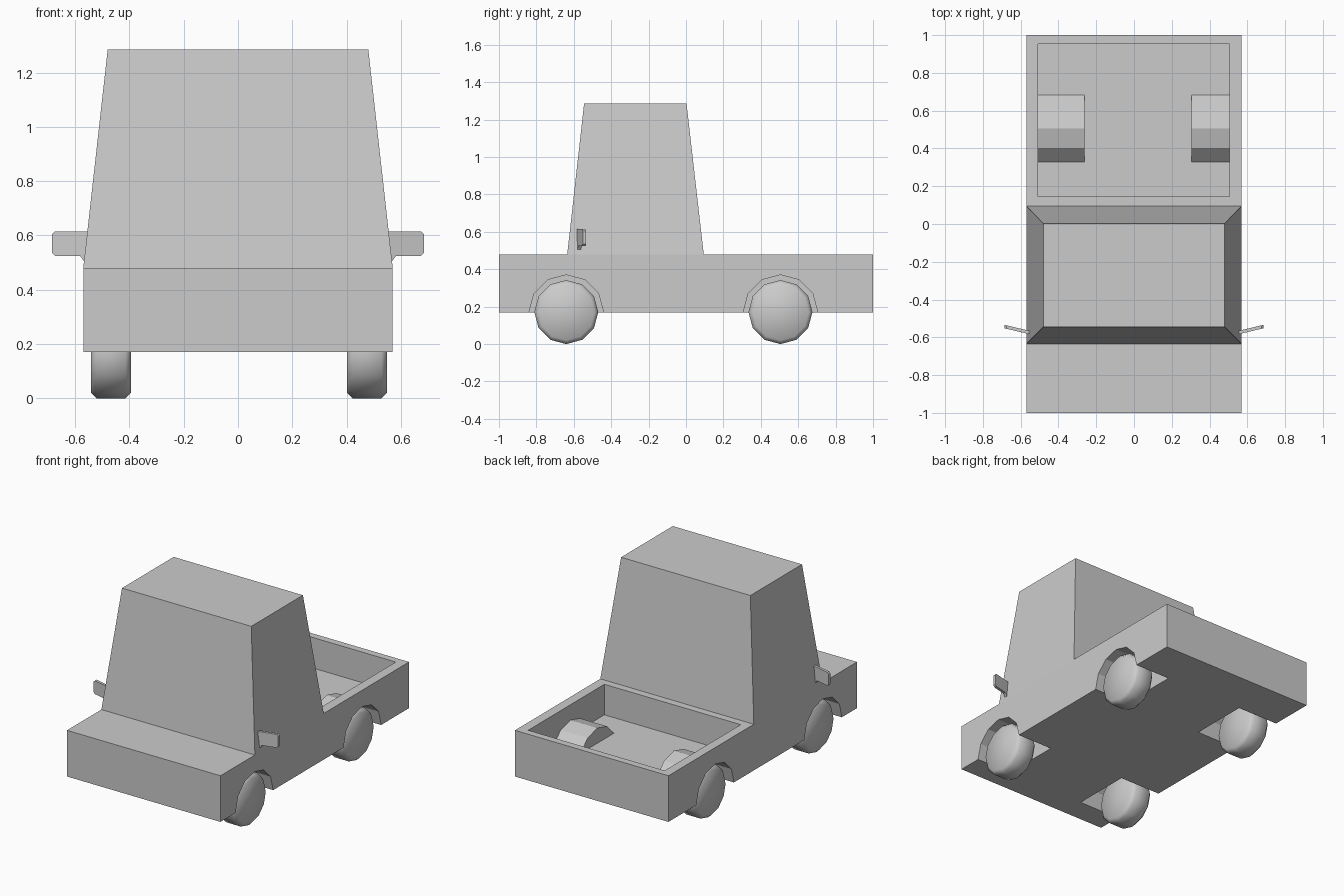
import bpy, bmesh, math
from mathutils import Matrix, Vector

if "Cube" in bpy.data.objects:
    bpy.data.objects.remove(bpy.data.objects["Cube"])

AXLES = (-0.64, 0.505)      # y of front and rear axle
AXLE_Z = 0.171
# side sign, wheel centre x, inner x of wheel arch
SIDES = ((1, 0.475, 0.31), (-1, -0.468, -0.268))


def to_object(name, bm):
    bmesh.ops.recalc_face_normals(bm, faces=bm.faces)
    mesh = bpy.data.meshes.new(name)
    bm.to_mesh(mesh)
    bm.free()
    obj = bpy.data.objects.new(name, mesh)
    bpy.context.collection.objects.link(obj)
    return obj


def box(bm, lo, hi):
    lo, hi = Vector(lo), Vector(hi)
    mat = Matrix.Translation((lo + hi) / 2) @ Matrix.Diagonal((*(hi - lo), 1))
    return bmesh.ops.create_cube(bm, size=1, matrix=mat)["verts"]


def drum(bm, x0, x1, y, z, radius):
    """Twelve-sided cylinder along x with a corner pointing up."""
    ends = []
    for x in (x0, x1):
        ends.append([bm.verts.new((x, y + radius * math.sin(a), z + radius * math.cos(a)))
                     for a in (i * math.tau / 12 for i in range(12))])
    for i in range(12):
        j = (i + 1) % 12
        bm.faces.new((ends[0][i], ends[0][j], ends[1][j], ends[1][i]))
    return [bm.faces.new(e) for e in ends]


def cut(obj, cutter):
    mod = obj.modifiers.new("cut", "BOOLEAN")
    mod.operation, mod.solver, mod.object = "DIFFERENCE", "EXACT", cutter
    dg = bpy.context.evaluated_depsgraph_get()
    mesh = bpy.data.meshes.new_from_object(obj.evaluated_get(dg))
    obj.modifiers.clear()
    obj.data = mesh
    bpy.data.objects.remove(cutter)


def arch_cutter(name, radius, grow, axles):
    bm = bmesh.new()
    for side, _, inner in SIDES:
        for y in axles:
            drum(bm, inner - side * grow, side * 0.7, y, AXLE_Z, radius)
    return to_object(name, bm)


# body: long box split at the cab, cab pulled up from its middle and tapered
bm = bmesh.new()
box(bm, (-0.57, -1, 0.17), (0.57, 1, 0.48))
for y in (-0.635, 0.095):
    bmesh.ops.bisect_plane(bm, geom=bm.verts[:] + bm.edges[:] + bm.faces[:],
                           plane_co=(0, y, 0), plane_no=(0, 1, 0))
top = next(f for f in bm.faces
           if f.normal.z > 0.9 and -0.5 < f.calc_center_median().y < 0)
roof = bmesh.ops.extrude_discrete_faces  # keep base open so cab and body are one shell
new = bmesh.ops.extrude_face_region(bm, geom=[top])["geom"]
if top.is_valid:
    bmesh.ops.delete(bm, geom=[top], context="FACES_ONLY")
for v in (g for g in new if isinstance(g, bmesh.types.BMVert)):
    v.co = (math.copysign(0.48, v.co.x), -0.545 if v.co.y < -0.3 else 0.003, 1.285)
body = to_object("truck_body", bm)

# cargo bed, leaving humps over the rear wheels
bm = bmesh.new()
box(bm, (-0.508, 0.145, 0.275), (0.505, 0.953, 0.7))
bed = to_object("bed_cutter", bm)
cut(bed, arch_cutter("hump_cutter", 0.206, 0.005, AXLES[1:]))
cut(body, bed)

# wheel arches
cut(body, arch_cutter("arch_cutter", 0.199, 0, AXLES))

# wheels: chamfered twelve-sided drums, smooth shaded
for y, end in zip(AXLES, ("front", "rear")):
    for side, x, _ in SIDES:
        bm = bmesh.new()
        caps = drum(bm, x - 0.074, x + 0.074, y, AXLE_Z, AXLE_Z)
        rims = list({e for f in caps for e in f.edges})
        bmesh.ops.bevel(bm, geom=rims, offset=0.02, segments=1, affect="EDGES")
        wheel = to_object(f"{end}_wheel_{'right' if side > 0 else 'left'}", bm)
        wheel.data.polygons.foreach_set("use_smooth", [True] * len(wheel.data.polygons))

# side mirrors: chamfered panel with a small foot, swept slightly back
PANEL = ((0.555, 0.615), (0.675, 0.615), (0.685, 0.605), (0.685, 0.535),
         (0.675, 0.525), (0.582, 0.525), (0.565, 0.502), (0.555, 0.515))
for side, label in ((1, "right"), (-1, "left")):
    bm = bmesh.new()
    face = bm.faces.new([bm.verts.new((side * x, -0.582 + (x - 0.56) * 0.24, z))
                         for x, z in PANEL])
    ext = bmesh.ops.extrude_face_region(bm, geom=[face])["geom"]
    bmesh.ops.translate(bm, vec=(0, 0.018, 0),
                        verts=[g for g in ext if isinstance(g, bmesh.types.BMVert)])
    if not any(f.normal.length and f == face for f in bm.faces):
        bm.faces.new(face.verts)
    to_object(f"side_mirror_{label}", bm)
